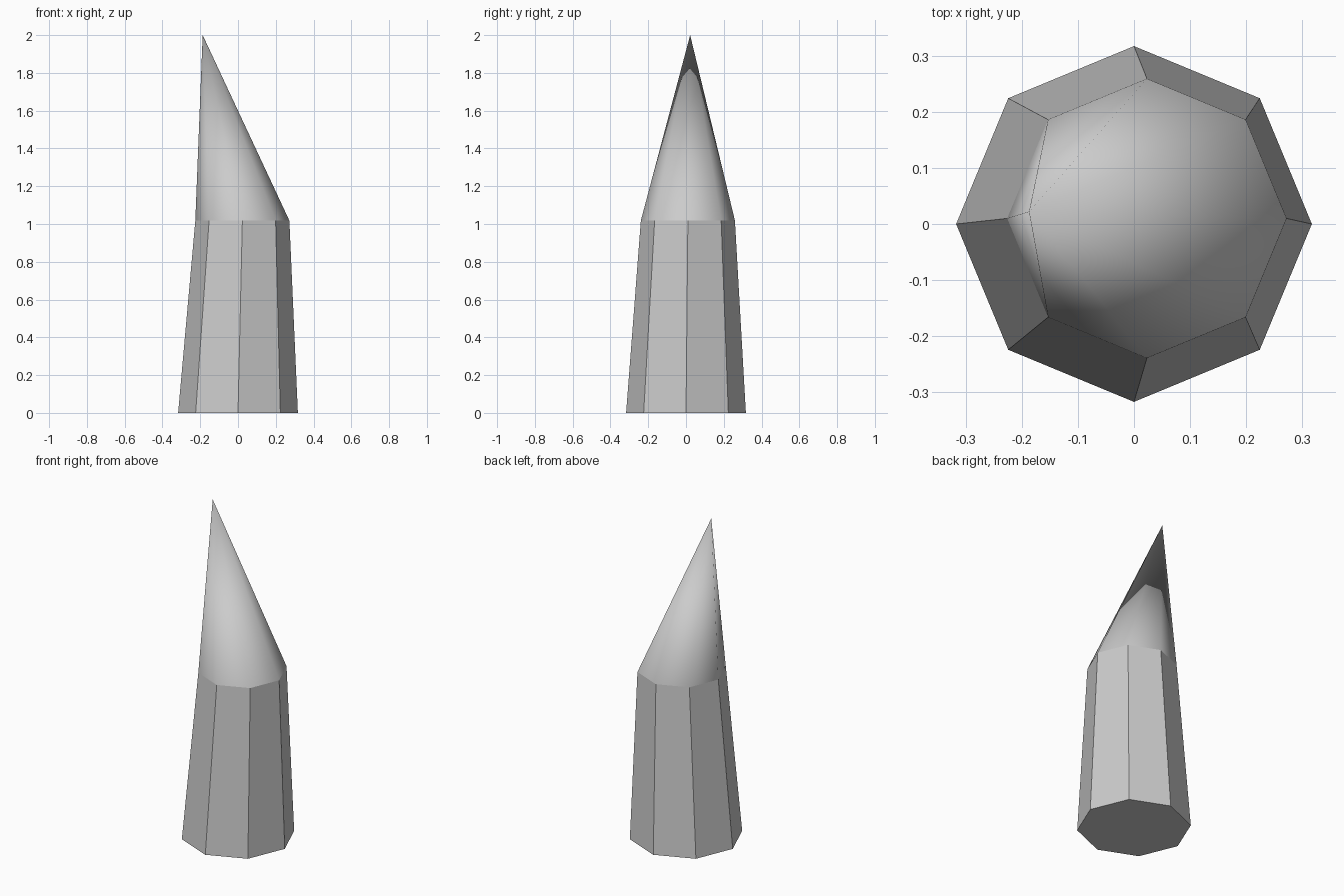
import bpy
import bmesh
from math import cos, sin, tau

if "Cube" in bpy.data.objects:
    bpy.data.objects.remove(bpy.data.objects["Cube"])

SIDES = 8


def ring(bm, x, y, z, radius):
    return [bm.verts.new((x + radius * cos(tau * i / SIDES),
                          y + radius * sin(tau * i / SIDES), z))
            for i in range(SIDES)]


bm = bmesh.new()
base = ring(bm, 0, 0, 0, 0.317)
shoulder = ring(bm, 0.023, 0.01, 1.018, 0.249)
apex = bm.verts.new((-0.187, 0.022, 2.0))

# flat underside
bm.faces.new(base[::-1])
for i in range(SIDES):
    j = (i + 1) % SIDES
    # flat tapered shaft
    bm.faces.new((base[i], base[j], shoulder[j], shoulder[i]))
    # smooth leaning point
    bm.faces.new((shoulder[i], shoulder[j], apex)).smooth = True

mesh = bpy.data.meshes.new("spike")
bm.to_mesh(mesh)
bm.free()
spike = bpy.data.objects.new("spike", mesh)
bpy.context.collection.objects.link(spike)
